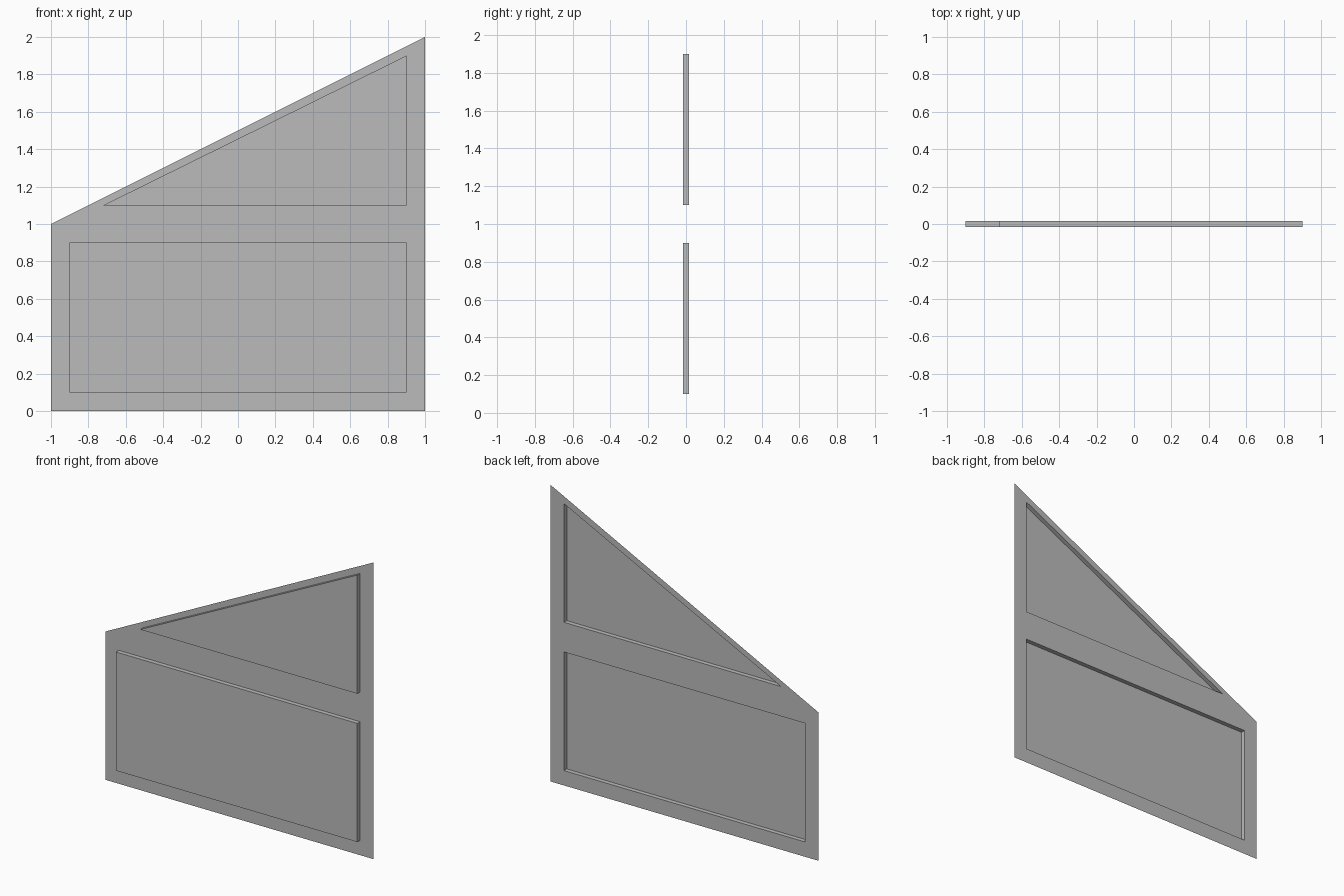
import bpy
import bmesh

cube = bpy.data.objects.get("Cube")
if cube:
    bpy.data.objects.remove(cube, do_unlink=True)

HALF_DEPTH = 0.015

grey = bpy.data.materials.new("plain grey")
grey.use_nodes = True
colour = (0.5, 0.5, 0.5, 1)
grey.diffuse_color = colour
grey.node_tree.nodes["Principled BSDF"].inputs["Base Color"].default_value = colour


def add_cell(bm, outer, inner):
    """Frame around a panel that is pressed out of the sheet towards the front."""
    loops = [[bm.verts.new((x, y, z)) for x, z in points]
             for points, y in ((outer, HALF_DEPTH), (inner, HALF_DEPTH), (inner, -HALF_DEPTH))]
    count = len(outer)
    for a, b in zip(loops, loops[1:]):
        for i in range(count):
            j = (i + 1) % count
            bm.faces.new((a[i], a[j], b[j], b[i]))
    bm.faces.new(loops[-1])


bm = bmesh.new()
# Lower rectangular panel
add_cell(bm, [(-1, 0), (1, 0), (1, 1), (-1, 1)],
         [(-0.9, 0.1), (0.9, 0.1), (0.9, 0.9), (-0.9, 0.9)])
# Upper triangular panel under the sloping edge
add_cell(bm, [(-1, 1), (1, 1), (1, 2)],
         [(-0.72, 1.1), (0.9, 1.1), (0.9, 1.9)])
# Join both cells along the middle rail
bmesh.ops.remove_doubles(bm, verts=bm.verts, dist=0.001)

mesh = bpy.data.meshes.new("sloped_wall_panel")
bm.to_mesh(mesh)
bm.free()
mesh.materials.append(grey)
wall = bpy.data.objects.new("sloped_wall_panel", mesh)
bpy.context.collection.objects.link(wall)
